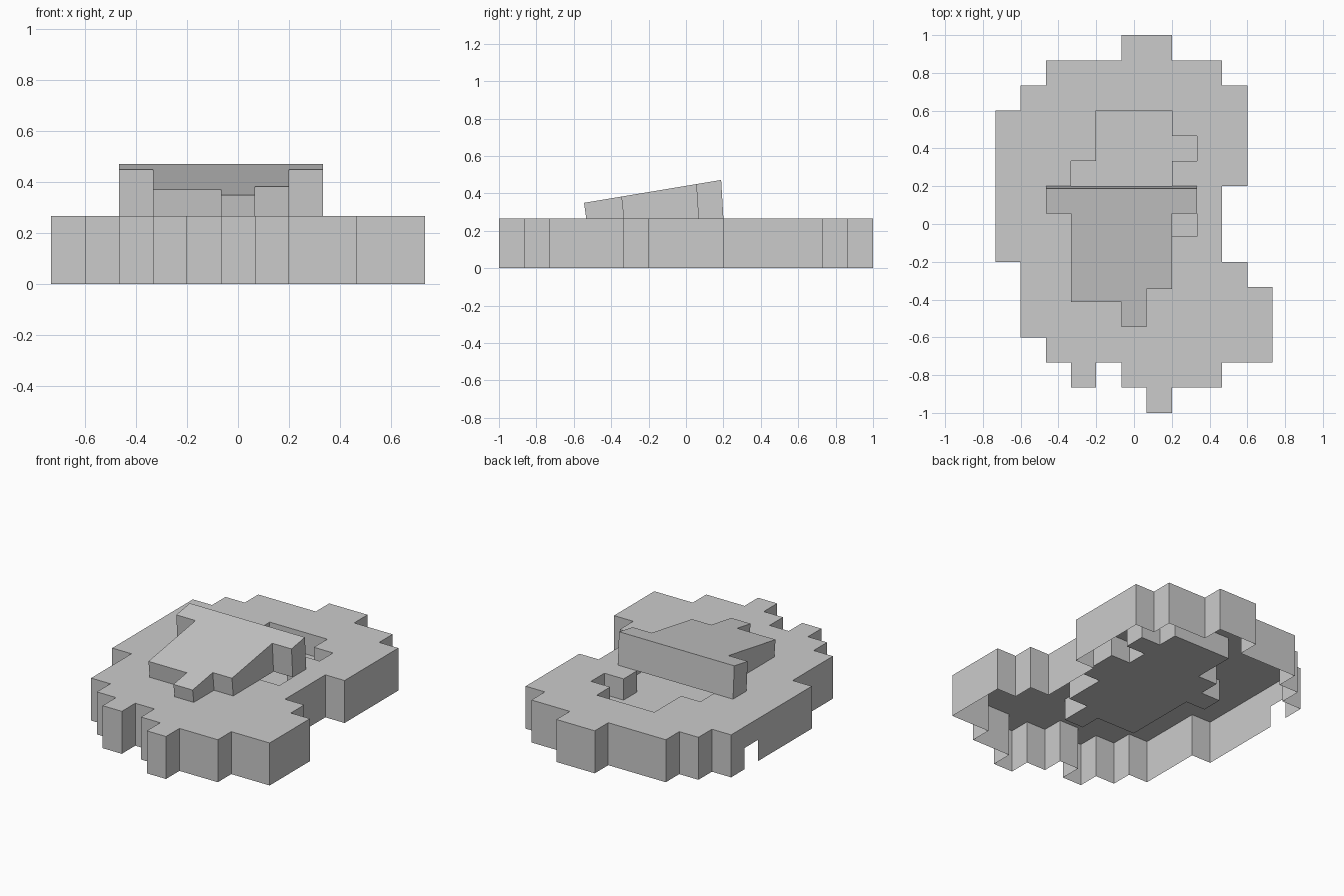
import bpy
import bmesh

UNIT = 2 / 15          # one grid step
DECK, FLOOR = 2, 1     # heights in grid steps

cube = bpy.data.objects.get("Cube")
if cube:
    bpy.data.objects.remove(cube)

grey = bpy.data.materials.new("plain_grey")
grey.use_nodes = True
grey.diffuse_color = (0.6, 0.6, 0.6, 1)
shader = next(n for n in grey.node_tree.nodes if n.type == 'BSDF_PRINCIPLED')
shader.inputs["Base Color"].default_value = (0.6, 0.6, 0.6, 1)


def trace(x, y, steps):
    """Stepped clockwise outline from alternating x and y moves."""
    points = []
    for i, step in enumerate(steps):
        points.append((x, y))
        x, y = (x + step, y) if i % 2 == 0 else (x, y + step)
    return points


def finish(name, bm):
    bmesh.ops.scale(bm, vec=(UNIT,) * 3, verts=bm.verts)
    mesh = bpy.data.meshes.new(name)
    bm.to_mesh(mesh)
    bm.free()
    mesh.materials.append(grey)
    obj = bpy.data.objects.new(name, mesh)
    bpy.context.collection.objects.link(obj)
    return obj


def fill(bm, *loops):
    """Fill flat loops; later loops are openings in the first."""
    edges = []
    for loop in loops:
        verts = [bm.verts.new(p) for p in loop]
        edges += [bm.edges.new((v, verts[i - 1])) for i, v in enumerate(verts)]
    made = bmesh.ops.triangle_fill(bm, use_beauty=True, edges=edges, normal=(0, 0, 1))
    for face in made["geom"]:
        if isinstance(face, bmesh.types.BMFace):
            face.normal_update()
            if face.normal.z < 0:
                face.normal_flip()


def walls(bm, low, high, inward=False, doorway=None):
    """Upright faces between two matching loops."""
    for i in range(len(low)):
        a, b, c, d = low[i - 1], high[i - 1], high[i], low[i]
        ring = [a, b, c, d]
        if doorway and a[0] == d[0] == doorway[0]:
            x, y0, y1, top = doorway
            ring += [(x, y1, 0), (x, y1, top), (x, y0, top), (x, y0, 0)]
        if inward:
            ring.reverse()
        bm.faces.new([bm.verts.new(p) for p in ring])


def at(outline, z):
    return [(x, y, z) for x, y in outline]


outer = trace(-0.5, 7.5, [2, -1, 2, -1, 1, -4, -1, -3, 1, -1, 1, -3, -2, -1, -2, -1, -1, 1,
                          -1, 1, -1, -1, -1, 1, -1, 1, -1, 3, -1, 6, 1, 1, 1, 1, 3, 1])
pocket = trace(-1.5, 4.5, [3, -1, 1, -1, -1, -1, 1, -2, -1, -2, -1, -1.5,
                           -1, 1, -2, 3.5, -1, 1, 1, 1, 1, 2])
ramp = trace(-3.5, 1.5, [6, -1, -1, -3, -1, -1.5, -1, 1, -2, 3.5, -1, 1])

# Outer skirt, open below, with a small doorway in one long side
bm = bmesh.new()
walls(bm, at(outer, 0), at(outer, DECK), doorway=(-5.5, 2.5, 3.5, 1))
finish("outer_walls", bm)

# Deck with the pocket opening
bm = bmesh.new()
fill(bm, at(outer, DECK), at(pocket, DECK))
finish("deck", bm)

# Sunken pocket
bm = bmesh.new()
walls(bm, at(pocket, FLOOR), at(pocket, DECK), inward=True)
fill(bm, at(pocket, FLOOR))
finish("pocket", bm)

# Sloping roof over the front of the pocket, leaning slightly forward
bm = bmesh.new()
roof = [(x, y - 0.09, 3.3 + (y - 0.09) / 6) for x, y in ramp]
walls(bm, at(ramp, DECK), roof)
fill(bm, roof)
finish("sloping_roof", bm)
